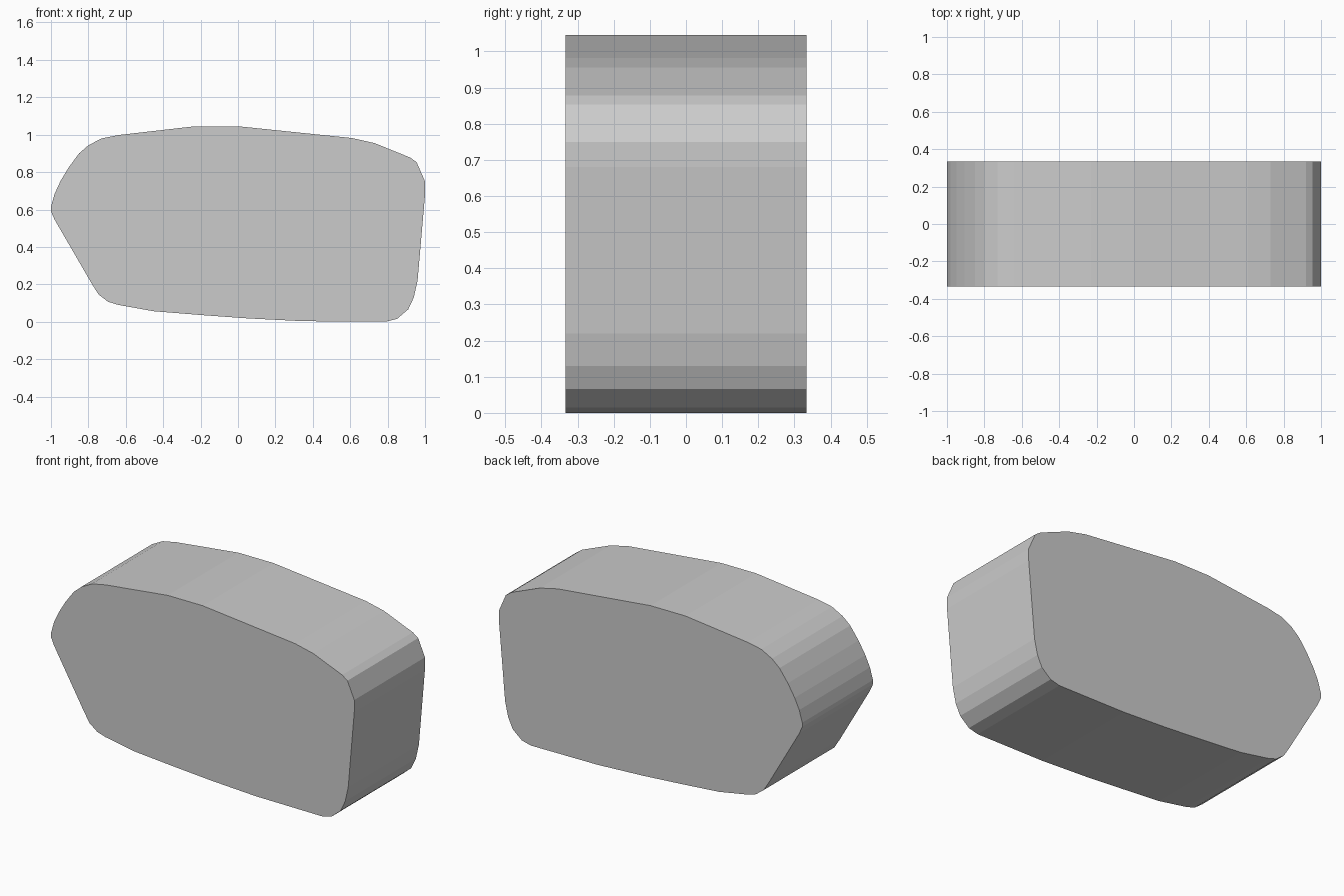
import bpy, bmesh

# Side outline (x, z), counter-clockwise from the left tip
OUTLINE = [
    (-1.0, 0.59), (-0.98, 0.545), (-0.78, 0.20), (-0.745, 0.145), (-0.695, 0.107),
    (-0.64, 0.09), (-0.45, 0.056), (-0.20, 0.036), (0.05, 0.018),
    (0.35, 0.003), (0.79, 0.0), (0.85, 0.015), (0.91, 0.066),
    (0.94, 0.13), (0.96, 0.22), (0.967, 0.30), (1.0, 0.68), (1.0, 0.75),
    (0.955, 0.853), (0.92, 0.878), (0.73, 0.955), (0.61, 0.982),
    (0.0, 1.045), (-0.23, 1.045), (-0.64, 0.998), (-0.73, 0.98),
    (-0.80, 0.943), (-0.85, 0.90), (-0.905, 0.825), (-0.95, 0.75),
    (-0.98, 0.685), (-1.0, 0.615),
]
HALF_DEPTH = 0.333

# Block: front cap extruded straight to the back
bm = bmesh.new()
front = bm.faces.new([bm.verts.new((x, -HALF_DEPTH, z)) for x, z in OUTLINE])
res = bmesh.ops.extrude_face_region(bm, geom=[front], use_keep_orig=True)
moved = [g for g in res["geom"] if isinstance(g, bmesh.types.BMVert)]
bmesh.ops.translate(bm, verts=moved, vec=(0, 2 * HALF_DEPTH, 0))
bmesh.ops.recalc_face_normals(bm, faces=bm.faces)

mesh = bpy.data.meshes.new("rounded_block")
bm.to_mesh(mesh)
bm.free()
block = bpy.data.objects.new("rounded_block", mesh)
bpy.context.collection.objects.link(block)
